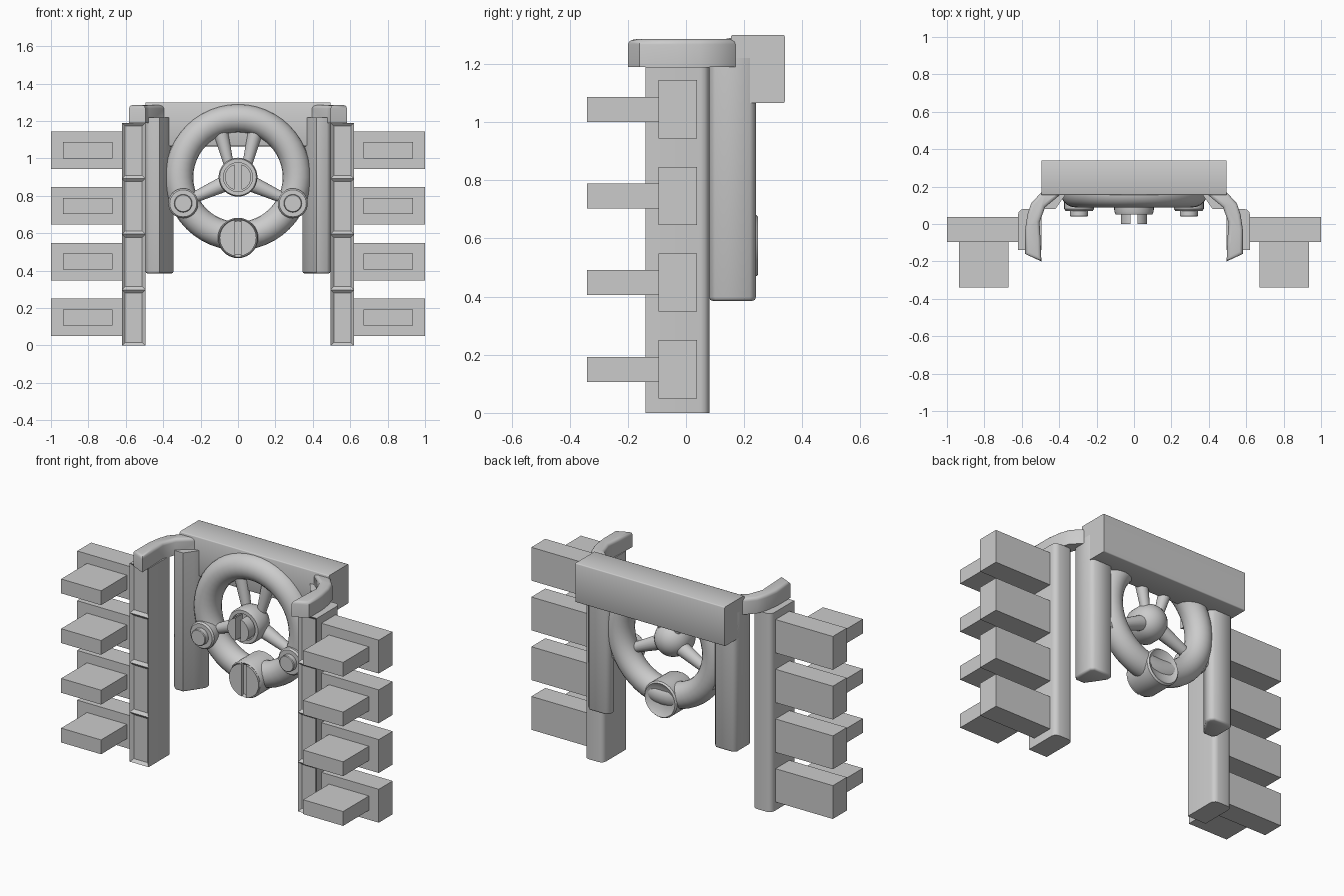
import bpy, bmesh, math
from mathutils import Vector, Matrix

if "Cube" in bpy.data.objects:
    bpy.data.objects.remove(bpy.data.objects["Cube"])


def finish(bm, name, mirror=False, angle=35):
    # All meshes are authored in world coordinates, so mirroring is about x = 0
    bmesh.ops.recalc_face_normals(bm, faces=bm.faces[:])
    me = bpy.data.meshes.new(name)
    bm.to_mesh(me)
    bm.free()
    ob = bpy.data.objects.new(name, me)
    bpy.context.collection.objects.link(ob)
    if mirror:
        ob.modifiers.new("Mirror", 'MIRROR')
    bpy.ops.object.select_all(action='DESELECT')
    ob.select_set(True)
    bpy.context.view_layer.objects.active = ob
    bpy.ops.object.shade_smooth_by_angle(angle=math.radians(angle))
    return ob


def box_bm(x, y, z):
    bm = bmesh.new()
    size = (x[1] - x[0], y[1] - y[0], z[1] - z[0])
    mid = Vector((x[0] + x[1], y[0] + y[1], z[0] + z[1])) / 2
    bmesh.ops.create_cube(bm, size=1, matrix=Matrix.Translation(mid) @ Matrix.Diagonal((*size, 1)))
    return bm


def prism_bm(outline, z0, z1):
    bm = bmesh.new()
    face = bm.faces.new([bm.verts.new((x, y, z0)) for x, y in outline])
    ext = bmesh.ops.extrude_face_region(bm, geom=[face])
    bmesh.ops.translate(bm, vec=(0, 0, z1 - z0),
                        verts=[v for v in ext['geom'] if isinstance(v, bmesh.types.BMVert)])
    return bm


def bevel_where(bm, test, offset, segments):
    edges = [e for e in bm.edges if test(e)]
    bmesh.ops.bevel(bm, geom=edges, offset=offset, segments=segments, profile=0.5, affect='EDGES')


def lathe_y(name, cx, cz, profile, mirror=False, steps=32):
    # Revolve (radius, y) points around a front-to-back axis
    bm = bmesh.new()
    verts = [bm.verts.new((cx + r, y, cz)) for r, y in profile]
    edges = [bm.edges.new(p) for p in zip(verts, verts[1:])]
    bmesh.ops.spin(bm, geom=verts + edges, cent=(cx, 0, cz), axis=(0, 1, 0),
                   angle=math.tau, steps=steps, use_duplicate=False)
    bmesh.ops.remove_doubles(bm, verts=bm.verts[:], dist=1e-4)
    return finish(bm, name, mirror)


def rod(name, a, b, r1, r2):
    # Tapered round bar from a to b, mirrored
    a, b = Vector(a), Vector(b)
    rot = (b - a).to_track_quat('Z', 'Y').to_matrix().to_4x4()
    bm = bmesh.new()
    bmesh.ops.create_cone(bm, cap_ends=True, segments=20, radius1=r1, radius2=r2,
                          depth=(b - a).length, matrix=Matrix.Translation((a + b) / 2) @ rot)
    return finish(bm, name, True)


def split_cap(name, cz, r, y0, y1, gap):
    # Disc cut by a vertical slot: one half, mirrored
    a0 = math.acos(gap / r)
    n = 14
    bm = bmesh.new()
    ring = [(r * math.cos(a0 - 2 * a0 * i / n), cz + r * math.sin(a0 - 2 * a0 * i / n)) for i in range(n + 1)]
    face = bm.faces.new([bm.verts.new((x, y0, z)) for x, z in ring])
    ext = bmesh.ops.extrude_face_region(bm, geom=[face])
    bmesh.ops.translate(bm, vec=(0, y1 - y0, 0),
                        verts=[v for v in ext['geom'] if isinstance(v, bmesh.types.BMVert)])
    return finish(bm, name, True)


def vertical(e):
    d = e.verts[0].co - e.verts[1].co
    return abs(d.z) > 0.5 * d.length


# Side posts with four recessed panels on the front
bm = box_bm((0.495, 0.62), (-0.14, 0.08), (0, 1.19))
bevel_where(bm, lambda e: vertical(e) and all(v.co.y > 0 for v in e.verts), 0.03, 3)
for i in range(1, 4):
    bmesh.ops.bisect_plane(bm, geom=bm.verts[:] + bm.edges[:] + bm.faces[:],
                           plane_co=(0, 0, 1.19 * i / 4), plane_no=(0, 0, 1))
bm.normal_update()
front = [f for f in bm.faces if f.normal.y < -0.9]
bmesh.ops.inset_individual(bm, faces=front, thickness=0.024, depth=-0.015)
finish(bm, "side_post", True)

# Side blocks and their forward tabs
for i in range(4):
    z = 0.15 + i * 0.298
    finish(box_bm((0.60, 1.0), (-0.095, 0.037), (z - 0.1, z + 0.1)), f"side_block_{i + 1}", True)
    finish(box_bm((0.67, 0.935), (-0.34, -0.08), (z - 0.043, z + 0.043)), f"front_tab_{i + 1}", True)

# Inner rails hanging from the top bar
bm = prism_bm([(0.495, 0.10), (0.475, 0.08), (0.42, 0.08), (0.385, 0.13), (0.345, 0.19),
               (0.345, 0.22), (0.365, 0.24), (0.475, 0.24), (0.495, 0.22)], 0.385, 1.22)
bevel_where(bm, lambda e: all(v.co.z < 0.4 for v in e.verts), 0.012, 2)
finish(bm, "inner_rail", True, 50)

# Top bar
bm = box_bm((-0.495, 0.495), (0.155, 0.34), (1.065, 1.30))
bevel_where(bm, lambda e: abs(e.verts[0].co.x - e.verts[1].co.x) > 0.5, 0.006, 2)
finish(bm, "top_bar", False, 50)

# Curved arms joining the bar to the posts
bm = prism_bm([(0.495, 0.17), (0.55, 0.11), (0.57, 0.05), (0.582, -0.03), (0.582, -0.16), (0.495, -0.20),
               (0.50, -0.08), (0.505, 0.01), (0.475, 0.09), (0.39, 0.16), (0.39, 0.18), (0.48, 0.18)],
              1.19, 1.285)
bevel_where(bm, lambda e: not vertical(e) and all(v.co.z > 1.25 for v in e.verts), 0.018, 3)
finish(bm, "curved_arm", True, 50)

# Wheel ring
CZ, WY = 0.90, 0.165
ring = [(0.315 + 0.076 * math.cos(math.tau * i / 20), WY + 0.076 * math.sin(math.tau * i / 20))
        for i in range(21)]
lathe_y("wheel_ring", 0, CZ, ring, steps=48)

# Central hub with a rounded back and a slotted cap
hub = [(0, 0.07), (0.078, 0.07), (0.078, 0.05), (0.098, 0.05), (0.104, 0.065)]
hub += [(0.104 * math.cos(t), 0.12 + 0.104 * math.sin(t)) for t in [math.pi / 2 * i / 8 for i in range(8)]]
lathe_y("wheel_hub", 0, CZ, hub + [(0, 0.224)])
split_cap("hub_cap", CZ, 0.07, 0.0, 0.08, 0.018)

# Four tapered spokes
rod("upper_spoke", (0.045, 0.15, 0.95), (0.10, 0.165, 1.17), 0.025, 0.042)
rod("lower_spoke", (0.05, 0.14, 0.875), (0.27, 0.15, 0.775), 0.045, 0.026)

# Round bosses on the ring
lathe_y("side_boss", 0.293, 0.76,
        [(0, 0.04), (0.044, 0.04), (0.048, 0.044), (0.048, 0.07), (0.072, 0.07), (0.08, 0.08),
         (0.08, 0.16), (0.06, 0.21), (0, 0.22)], True)

# Bottom boss with slotted cap
lathe_y("bottom_boss", 0, 0.575,
        [(0, 0.075), (0.09, 0.075), (0.102, 0.065), (0.108, 0.08), (0.108, 0.20),
         (0.108, 0.238), (0.10, 0.248), (0.07, 0.23), (0, 0.225)])
split_cap("bottom_cap", 0.575, 0.098, 0.055, 0.09, 0.016)
